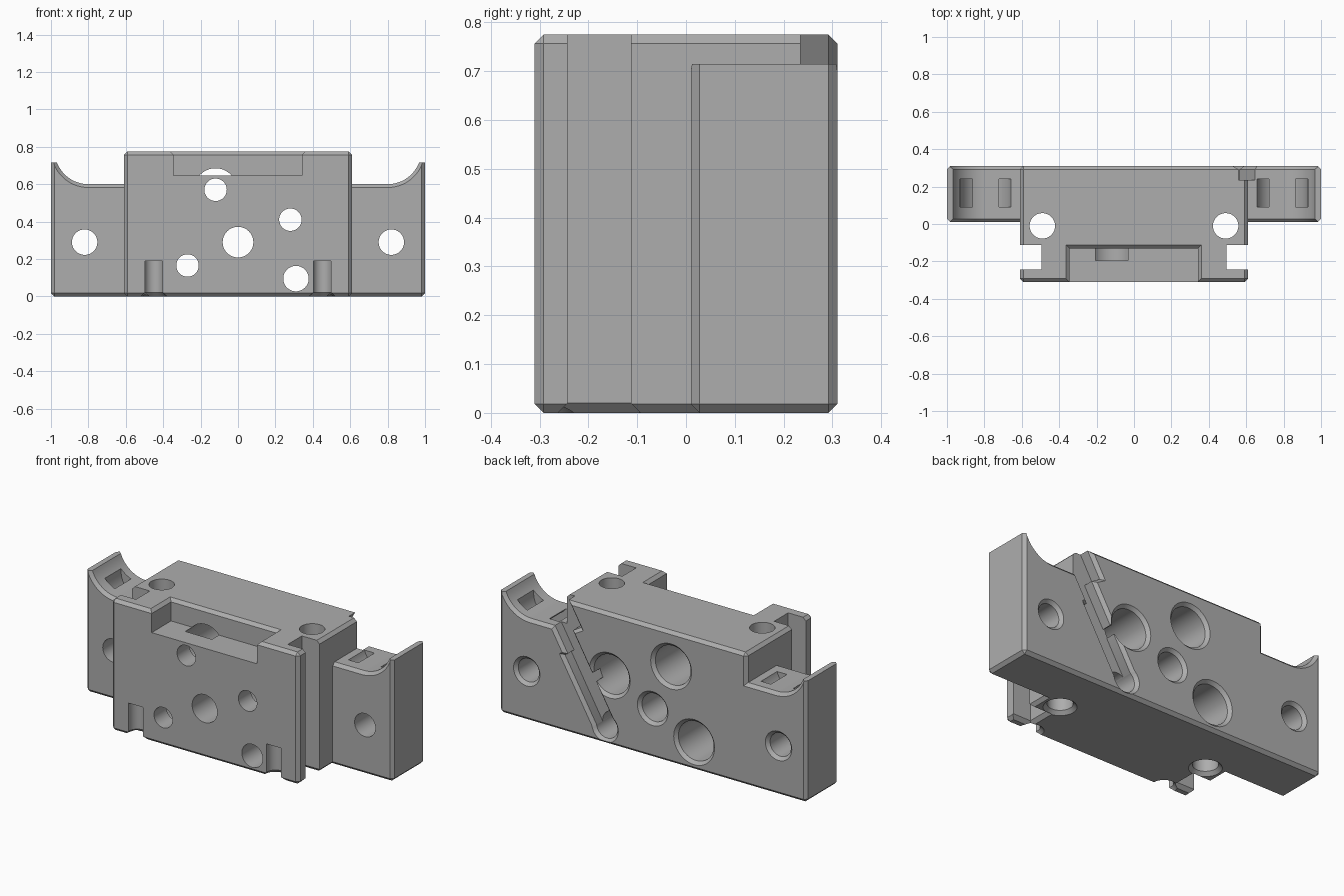
import bpy
import bmesh
from math import sin, cos, pi, asin, radians
from mathutils import Vector

old = bpy.data.objects.get("Cube")
if old:
    bpy.data.objects.remove(old, do_unlink=True)

grey = bpy.data.materials.new("plain_grey")
grey.use_nodes = True
COLOUR = (0.42, 0.42, 0.42, 1)
grey.diffuse_color = COLOUR
grey.node_tree.nodes["Principled BSDF"].inputs["Base Color"].default_value = COLOUR


def finish(name, bm):
    bmesh.ops.recalc_face_normals(bm, faces=bm.faces[:])
    mesh = bpy.data.meshes.new(name)
    bm.to_mesh(mesh)
    bm.free()
    mesh.materials.append(grey)
    obj = bpy.data.objects.new(name, mesh)
    bpy.context.collection.objects.link(obj)
    return obj


def loft(name, rings):
    """Skin a stack of matching point rings into a closed solid."""
    bm = bmesh.new()
    rows = [[bm.verts.new(p) for p in ring] for ring in rings]
    n = len(rows[0])
    for a, b in zip(rows, rows[1:]):
        for i in range(n):
            j = (i + 1) % n
            bm.faces.new((a[i], a[j], b[j], b[i]))
    bm.faces.new(rows[0])
    bm.faces.new(rows[-1])
    return finish(name, bm)


def chamfered_box(name, low, high, width):
    bm = bmesh.new()
    bmesh.ops.create_cube(bm, size=1)
    low, high = Vector(low), Vector(high)
    for v in bm.verts:
        v.co = (low + high) / 2 + v.co * (high - low)
    bmesh.ops.bevel(bm, geom=bm.edges[:], offset=width, segments=1, affect='EDGES')
    return finish(name, bm)


def combine(target, tool, operation='DIFFERENCE'):
    """Apply one boolean and remove the tool."""
    mod = target.modifiers.new("combine", 'BOOLEAN')
    mod.operation, mod.solver, mod.object = operation, 'EXACT', tool
    bpy.context.view_layer.update()
    graph = bpy.context.evaluated_depsgraph_get()
    mesh = bpy.data.meshes.new_from_object(target.evaluated_get(graph))
    target.modifiers.clear()
    target.data = mesh
    bpy.data.objects.remove(tool, do_unlink=True)


def circle(r, n=48):
    return [(r * cos(2 * pi * i / n), r * sin(2 * pi * i / n)) for i in range(n)]


def bore_y(x, z, layers):
    """Hole along y from (y, radius) layers."""
    return loft("bore", [[(x + a, y, z + b) for a, b in circle(r)] for y, r in layers])


def bore_z(x, y, layers):
    return loft("bore", [[(x + a, y + b, z) for a, b in circle(r)] for z, r in layers])


def rect_z(layers):
    """Rectangular cut along z from (z, x0, x1, y0, y1) layers."""
    return loft("cut", [[(x0, y0, z), (x1, y0, z), (x1, y1, z), (x0, y1, z)]
                        for z, x0, x1, y0, y1 in layers])


CH = 0.018
BACK = 0.31

# Wing plate with cradle-shaped tops
body = chamfered_box("carriage_block", (-1, 0.01, 0), (1, BACK, 1), CH)


def cradle(d):
    r = 0.18 + d
    end = -asin(0.065 / r)
    arc = [-pi / 2 + (end + pi / 2) * i / 16 for i in range(17)]
    return ([(-0.05, 0.6 - d)] + [(0.8 + r * cos(a), 0.78 + r * sin(a)) for a in arc]
            + [(1.1, 0.715), (1.1, 1.1), (-0.05, 1.1)])


for s in (1, -1):
    combine(body, loft("cradle_cut", [[(s * x, y, z) for x, z in cradle(d)] for y, d in
            ((0, 0.028), (0.028, 0), (BACK - CH, 0), (BACK + 0.01, 0.028))]))

# Main block
combine(body, chamfered_box("main", (-0.61, -BACK, 0), (0.61, BACK, 0.775), CH), 'UNION')

# Front top pocket
combine(body, rect_z([(z, -0.345 - d, 0.342 + d, -0.4, -0.13 + d)
                      for z, d in ((0.645, 0), (0.757, 0), (0.79, 0.033))]))

# U-shaped strap tunnel outline under each cradle
arc = [-pi * i / 16 for i in range(17)]
strap = ([(0.14, 0.2)] + [(0.14 * cos(a), 0.14 * sin(a)) for a in arc] + [(-0.14, 0.2), (-0.08, 0.2)]
         + [(0.08 * cos(a), 0.08 * sin(a)) for a in reversed(arc)] + [(0.08, 0.2)])

# Paired side slots, front grooves, screw holes and strap tunnels
for s in (1, -1):
    combine(body, rect_z([(z, s * (0.495 - d), s * 0.7, -0.243 - d, -0.113 + d)
                          for z, d in ((-0.01, 0.03), (0.02, 0), (0.9, 0))]))
    combine(body, bore_z(s * 0.45, -0.295, ((-0.01, 0.08), (0.02, 0.05), (0.19, 0.05))))
    combine(body, bore_z(s * 0.49, -0.01, ((-0.01, 0.098), (0.02, 0.068), (0.9, 0.068))))
    combine(body, bore_y(s * 0.82, 0.29, ((-0.05, 0.068), (BACK - CH, 0.068), (0.32, 0.096))))
    combine(body, loft("strap_cut", [[(s * (0.79 + x), y, 0.64 + z) for x, z in strap]
                                     for y in (0.09, 0.24)]))

# Through holes, three of them counterbored from the back
for x, z, r in ((0, 0.29, 0.082), (0.31, 0.095, 0.068)):
    combine(body, bore_y(x, z, ((-0.4, r), (BACK - CH, r), (0.32, r + 0.028))))
for x, z in ((-0.12, 0.57), (0.28, 0.41), (-0.27, 0.165)):
    combine(body, bore_y(x, z, ((-0.4, 0.06), (0, 0.06))))
    combine(body, bore_y(x, z, ((-0.195, 0.115), (BACK - CH, 0.115), (0.32, 0.143))))


# Slanted stepped channel on the back
def channel(d):
    r = 0.062 + d
    local = [(-r * cos(a), r * sin(a)) for a in [-pi / 2 + pi * i / 16 for i in range(17)]]
    local += [(0.44 + d, r), (0.44 + d, 0.04 + d), (0.95, 0.04 + d), (0.95, -0.125 - d),
              (0.55 - d, -0.125 - d), (0.55 - d, -r), (0.3 + d, -r), (0.3 + d, -0.09 - d),
              (0.25 - d, -0.09 - d), (0.25 - d, -r)]
    c, s = cos(radians(30)), sin(radians(30))
    return [(0.31 + u * s + v * c, 0.095 + u * c - v * s) for u, v in local]


combine(body, loft("channel_cut", [[(x, y, z) for x, z in channel(d)] for y, d in
                                   ((0.235, 0), (BACK - CH, 0), (0.32, 0.028))]))

bpy.ops.object.select_all(action='DESELECT')
body.select_set(True)
bpy.context.view_layer.objects.active = body
bpy.ops.object.shade_smooth_by_angle(angle=radians(30))
